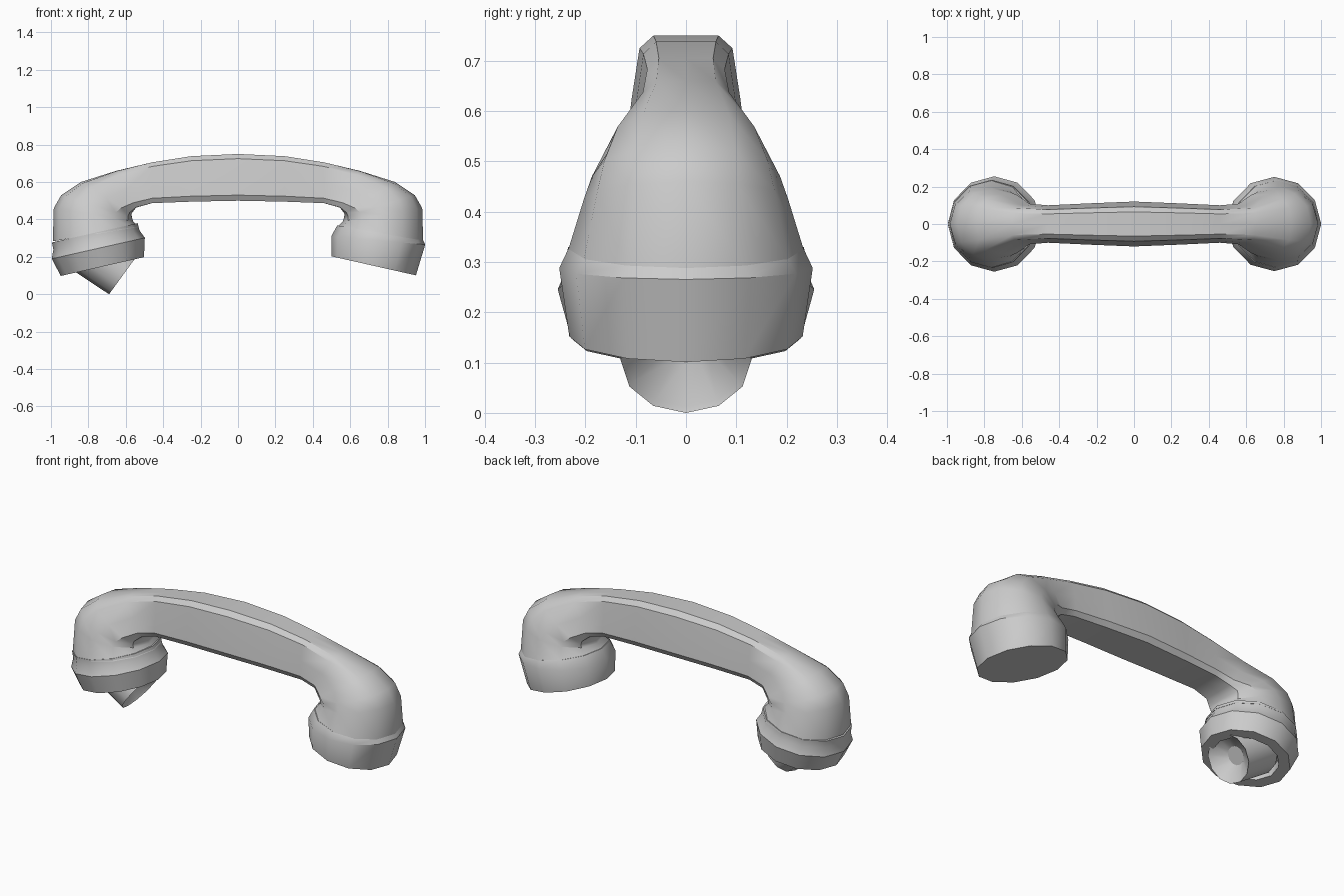
import bpy, bmesh, math
from mathutils import Vector

if "Cube" in bpy.data.objects:
    bpy.data.objects.remove(bpy.data.objects["Cube"])


def loft(name, loops, cap_start=True, cap_end=True, angle=35):
    """Skin a chain of closed loops that share one vertex count."""
    bm = bmesh.new()
    rows = [[bm.verts.new(p) for p in loop] for loop in loops]
    n = len(rows[0])
    for a, b in zip(rows, rows[1:]):
        for i in range(n):
            j = (i + 1) % n
            bm.faces.new((a[i], a[j], b[j], b[i]))
    if cap_start:
        bm.faces.new(rows[0][::-1])
    if cap_end:
        bm.faces.new(rows[-1])
    bmesh.ops.recalc_face_normals(bm, faces=bm.faces)
    mesh = bpy.data.meshes.new(name)
    bm.to_mesh(mesh)
    bm.free()
    ob = bpy.data.objects.new(name, mesh)
    bpy.context.collection.objects.link(ob)
    bpy.ops.object.select_all(action='DESELECT')
    ob.select_set(True)
    bpy.context.view_layer.objects.active = ob
    bpy.ops.object.shade_smooth_by_angle(angle=math.radians(angle))
    return ob


def ring(x, z, r, ax, az, n=12):
    """Circle about (x, 0, z) with its axis (ax, az) in the xz plane."""
    c, a = Vector((x, 0, z)), Vector((ax, 0, az)).normalized()
    u, v = Vector((a.z, 0, -a.x)), Vector((0, 1, 0))
    return [c + r * (math.cos(t) * u + math.sin(t) * v)
            for t in (2 * math.pi * i / n for i in range(n))]


# Handle and heads: one sweep, bar section blending to a round section
BAR = [(0, 1), (.54, 1), (.77, .9), (.9, .5), (1, .12), (.85, 0), (0, 0)]
ROUND = [(math.sin(i * math.pi / 6), .5 + .5 * math.cos(i * math.pi / 6)) for i in range(7)]


def section(side, ox, oz, ix, iz, w, k):
    outer, inner = Vector((ox * side, 0, oz)), Vector((ix * side, 0, iz))
    half = [(a[0] * (1 - k) + b[0] * k, a[1] * (1 - k) + b[1] * k) for a, b in zip(BAR, ROUND)]
    full = half + [(-u, v) for u, v in half[-2:0:-1]]
    return [inner.lerp(outer, v) + Vector((0, u * w, 0)) for u, v in full]


# outer x, outer z, inner x, inner z, half width, roundness
STATIONS = [
    (0, .75, 0, .50, .12, 0),
    (.25, .738, .25, .495, .11, 0),
    (.46, .705, .46, .487, .10, 0),
    (.65, .66, .545, .463, .11, .1),
    (.84, .60, .57, .43, .165, .55),
    (.945, .53, .567, .41, .19, .85),
    (.985, .46, .56, .39, .203, 1),
    (.99, .283, .53, .36, .235, 1),
]
loft("handle", [section(-1, *s) for s in STATIONS[:0:-1]] + [section(1, *s) for s in STATIONS])

# Earpiece cap with a flat slanted bottom
loft("earpiece_cap", [
    ring(.725, .152, .232, .22, .976),
    ring(.75, .288, .252, .09, .996),
    ring(.76, .328, .233, .17, .985),
])

# Mouthpiece cap: flared collar with a recessed underside
def mouth_ring(t, r):
    return ring(-.725 - .22 * t, .148 + .976 * t, r, -.22, .976)


loft("mouthpiece_cap", [mouth_ring(t, r) for t, r in
                        [(.05, .165), (0, .17), (0, .228), (.1, .255), (.145, .236), (.185, .235)]])

# Mouthpiece horn: short tube facing inward and down, hollowed at its mouth
N = Vector((.81, 0, -.59)).normalized()
MOUTH = Vector((-.613, 0, .105))


def horn_ring(back, r):
    p = MOUTH - N * back
    return ring(p.x, p.z, r, N.x, N.z)


loft("mouthpiece_horn", [horn_ring(b, r) for b, r in
                         [(.22, .14), (0, .13), (.01, .122), (.06, .05)]])
